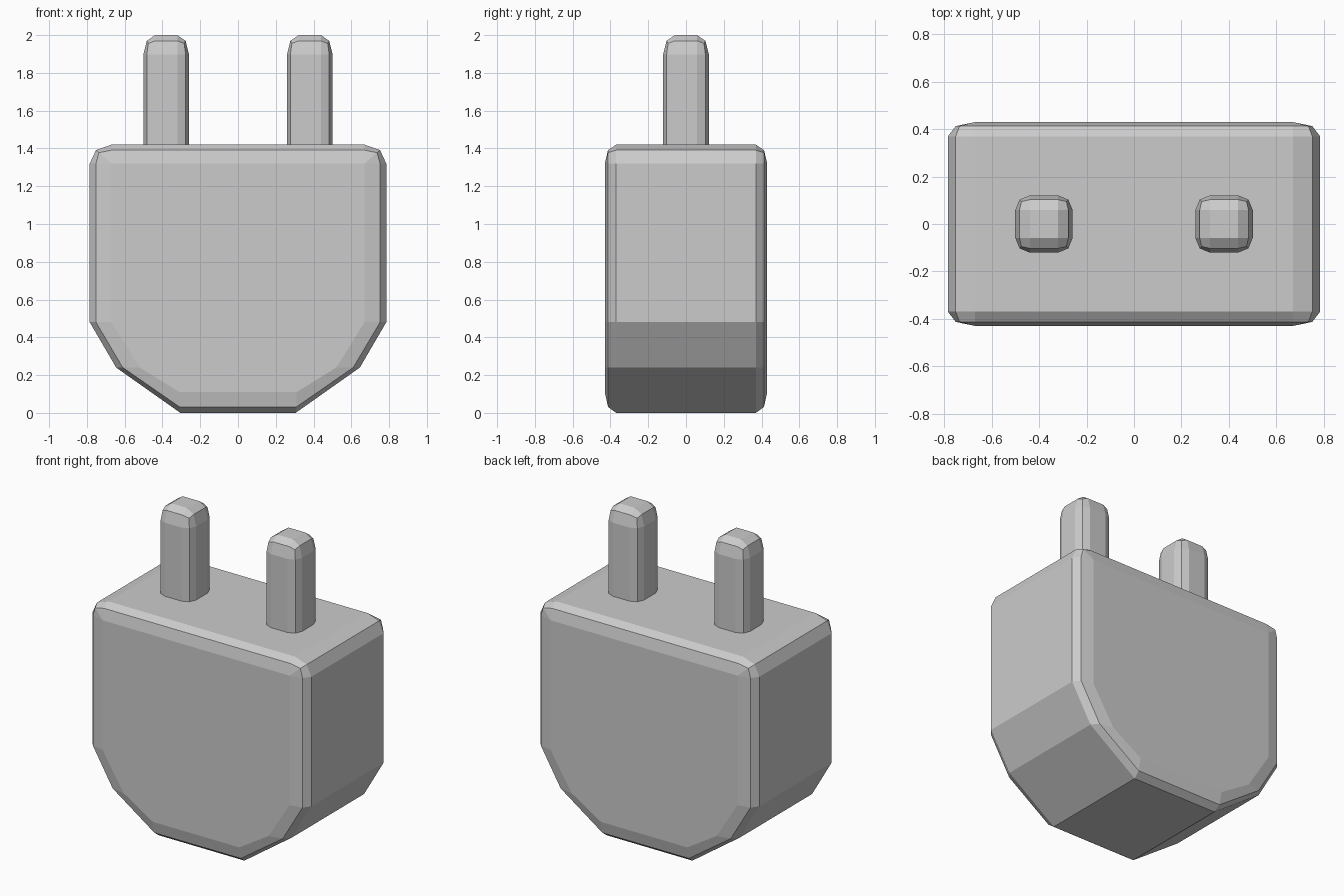
import bpy, bmesh
from mathutils import Matrix

if "Cube" in bpy.data.objects:
    bpy.data.objects.remove(bpy.data.objects["Cube"])


def finish(bm, name):
    bmesh.ops.recalc_face_normals(bm, faces=bm.faces)
    mesh = bpy.data.meshes.new(name)
    bm.to_mesh(mesh)
    bm.free()
    obj = bpy.data.objects.new(name, mesh)
    bpy.context.collection.objects.link(obj)
    return obj


# Plug body: half outlines (x, z) from the rim to the flat face, lofted along y
rim = [(.305, 0), (.645, .24), (.785, .48), (.785, 1.32), (.752, 1.391), (.67, 1.42)]
mid = [(.31, .032), (.61, .24), (.752, .48), (.752, 1.32), (.736, 1.378), (.67, 1.391)]
face = [(.31, .11), (.52, .24), (.67, .48), (.67, 1.32), (.67, 1.32), (.67, 1.32)]
sections = [(-.43, face), (-.413, mid), (-.37, rim), (.37, rim), (.413, mid), (.43, face)]

bm = bmesh.new()
rings = []
for y, half in sections:
    outline = half + [(-x, z) for x, z in reversed(half)]
    rings.append([bm.verts.new((x, y, z)) for x, z in outline])
n = len(rings[0])
for a, b in zip(rings, rings[1:]):
    for i in range(n):
        j = (i + 1) % n
        bm.faces.new((a[i], a[j], b[j], b[i]))
bm.faces.new(rings[0])
bm.faces.new(rings[-1])
bmesh.ops.remove_doubles(bm, verts=bm.verts, dist=.0005)
finish(bm, "plug_body")

# Contact pins: bevelled posts, stretched so the rounding is taller than wide
for side, x in (("left", -.38), ("right", .38)):
    bm = bmesh.new()
    bmesh.ops.create_cube(bm, size=1)
    bmesh.ops.scale(bm, vec=(.242, .242, .42), verts=bm.verts)
    bmesh.ops.bevel(bm, geom=bm.edges[:], offset=.062, segments=2,
                    profile=.5, affect='EDGES')
    bmesh.ops.transform(bm, verts=bm.verts, matrix=Matrix.Translation((x, 0, 1.65))
                        @ Matrix.Diagonal((1, 1, 1 / .6, 1)))
    finish(bm, side + "_pin")
